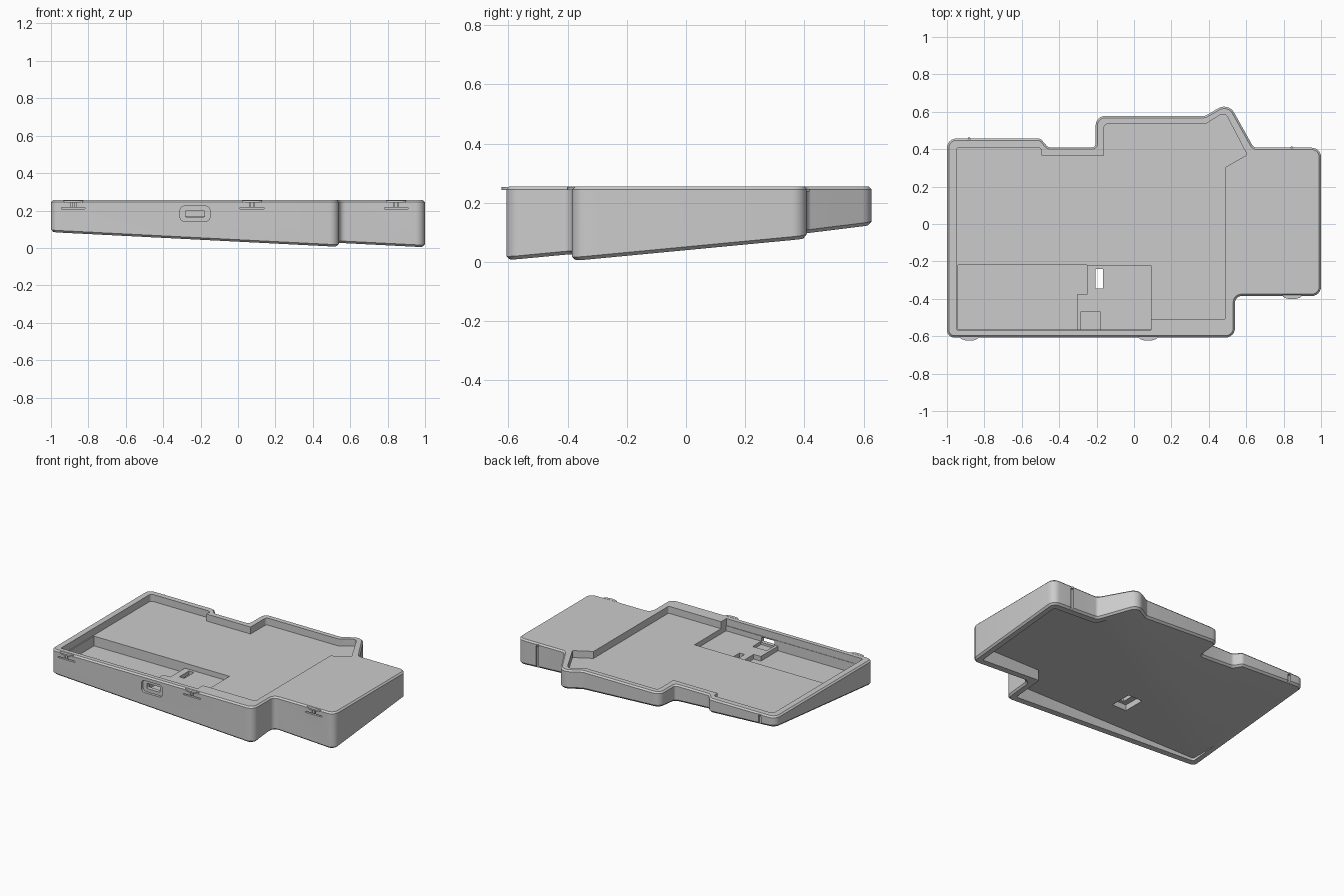
import bpy, bmesh, math
from mathutils import Vector

old = bpy.data.objects.get("Cube")
if old:
    bpy.data.objects.remove(old, do_unlink=True)

TOP, FLOOR, CEILING = 0.255, 0.207, 0.105

SHADE = (0.6, 0.6, 0.6, 1)
gray = bpy.data.materials.new("matte_gray")
gray.use_nodes = True
gray.diffuse_color = SHADE
gray.node_tree.nodes["Principled BSDF"].inputs["Base Color"].default_value = SHADE


def rounded(corners, steps=6):
    """Turn (x, y, radius) corners into an outline with true arcs."""
    pts = []
    for i, (x, y, r) in enumerate(corners):
        p = Vector((x, y))
        a = (Vector(corners[i - 1][:2]) - p).normalized()
        b = (Vector(corners[(i + 1) % len(corners)][:2]) - p).normalized()
        half = (math.pi - a.angle(b)) / 2
        if r == 0:
            pts.append(p)
            continue
        reach, w = r * math.tan(half), math.cos(half)
        a, b = p + a * reach, p + b * reach
        for k in range(steps + 1):
            t = k / steps
            u, v, s = (1 - t) ** 2, 2 * t * (1 - t) * w, t * t
            pts.append((a * u + p * v + b * s) / (u + v + s))
    return pts


def inset(pts, d):
    """Move a counter-clockwise outline inward by d."""
    out = []
    for i, p in enumerate(pts):
        e = (p - pts[i - 1]).normalized()
        f = (pts[(i + 1) % len(pts)] - p).normalized()
        n, m = Vector((-e.y, e.x)), Vector((-f.y, f.x))
        out.append(p + (n + m) * d / (1 + n.dot(m)))
    return out


def loft(name, rings):
    """Skin a stack of equal-length rings and cap both ends."""
    bm = bmesh.new()
    loops = [[bm.verts.new(v) for v in ring] for ring in rings]
    for lo, hi in zip(loops, loops[1:]):
        for i in range(len(lo)):
            j = (i + 1) % len(lo)
            bm.faces.new((lo[i], lo[j], hi[j], hi[i]))
    bm.faces.new(loops[0][::-1])
    bm.faces.new(loops[-1])
    bmesh.ops.recalc_face_normals(bm, faces=bm.faces)
    mesh = bpy.data.meshes.new(name)
    bm.to_mesh(mesh)
    bm.free()
    mesh.materials.append(gray)
    ob = bpy.data.objects.new(name, mesh)
    bpy.context.collection.objects.link(ob)
    return ob


def ring(pts, z):
    return [(p[0], p[1], z) for p in pts]


def prism(name, pts, z0, z1):
    return loft(name, [ring(pts, z0), ring(pts, z1)])


def box(name, x0, x1, y0, y1, z0, z1):
    return prism(name, [(x0, y0), (x1, y0), (x1, y1), (x0, y1)], z0, z1)


def cut(body, cutter):
    cutter.hide_render = True
    mod = body.modifiers.new("cut", 'BOOLEAN')
    mod.operation, mod.solver, mod.object = 'DIFFERENCE', 'EXACT', cutter
    bpy.context.view_layer.objects.active = body
    bpy.ops.object.modifier_apply(modifier=mod.name)
    bpy.data.objects.remove(cutter, do_unlink=True)


# Case body: stepped outline, flat top, underside on a sloping plane
corners = [
    (-1, -0.607, 0.04), (0.54, -0.607, 0.05), (0.54, -0.385, 0.035),
    (1, -0.385, 0.05), (1, 0.408, 0.05), (0.64, 0.408, 0.03),
    (0.505, 0.65, 0.06), (0.38, 0.578, 0.03), (-0.205, 0.578, 0.05),
    (-0.205, 0.41, 0.02), (-0.46, 0.41, 0.03), (-0.5, 0.457, 0.03),
    (-1, 0.457, 0.05)]
outline = rounded(corners)


def slope(pts, lift):
    return [(p.x, p.y, 0.09 - 0.051 * p.x + 0.095 * p.y + lift) for p in pts]


body = loft("case_body", [
    slope(inset(outline, 0.012), 0), slope(outline, 0.012),
    ring(outline, TOP - 0.01), ring(inset(outline, 0.01), TOP)])

# Main tray opening
tray = rounded([
    (-0.95, -0.568, 0.01), (0.09, -0.568, 0), (0.09, -0.51, 0),
    (0.49, -0.51, 0.01), (0.49, 0.305, 0), (0.605, 0.37, 0.01),
    (0.485, 0.6, 0.03), (0.385, 0.535, 0.02), (-0.16, 0.535, 0.02),
    (-0.16, 0.365, 0), (-0.495, 0.365, 0), (-0.495, 0.41, 0.02),
    (-0.95, 0.41, 0.02)])
cut(body, prism("tray_cutter", tray, FLOOR, 1))

# Deep bay on the left, a shallower ledge beside it
bay = [(-0.942, -0.565), (-0.305, -0.565), (-0.305, -0.378),
       (-0.25, -0.378), (-0.25, -0.22), (-0.942, -0.22)]
cut(body, prism("bay_cutter", bay, 0.14, 0.3))
cut(body, box("ledge_cutter", -0.306, 0.09, -0.564, -0.221, 0.172, 0.3))

# Hollow underside with a level ceiling
hollow = inset([Vector(c[:2]) for c in corners], 0.05)
cut(body, prism("underside_cutter", rounded([(p.x, p.y, 0.012) for p in hollow]), -1, CEILING))

# Switch window: wide recess below, narrow opening above
cut(body, box("switch_recess_cutter", -0.245, -0.135, -0.37, -0.215, -1, 0.145))
cut(body, box("switch_window_cutter", -0.205, -0.167, -0.345, -0.24, -1, 1))


# Port in the front wall: rounded recess, slot and socket bed
def wall_port(name, w, h, r, y0, y1):
    x, z = -0.23, 0.183
    pts = rounded([(x - w, z - h, r), (x + w, z - h, r), (x + w, z + h, r), (x - w, z + h, r)])
    return loft(name, [[(p.x, y, p.y) for p in pts] for y in (y0, y1)])


cut(body, wall_port("port_recess_cutter", 0.08, 0.041, 0.025, -0.7, -0.59))
cut(body, wall_port("port_slot_cutter", 0.05, 0.018, 0.006, -0.7, -0.53))
cut(body, box("socket_bed_cutter", -0.285, -0.178, -0.563, -0.47, 0.15, 0.3))

# Front snap latches: T-shaped slots with half-round lips on top
for i, (x, y) in enumerate([(-0.88, -0.607), (0.075, -0.607), (0.845, -0.385)]):
    cut(body, box("latch_slot_cutter", x - 0.063, x + 0.063, y - 0.1, y + 0.033, 0.207, 0.215))
    for side in (-1, 1):
        sx = x + side * 0.01
        cut(body, box("latch_stem_cutter", sx - 0.003, sx + 0.003, y - 0.1, y + 0.02, 0.21, 0.243))
    arc = [(x - math.cos(a) * 0.052, y + 0.005 - math.sin(a) * 0.022)
           for a in [math.pi * k / 12 for k in range(13)]]
    prism(f"latch_lip_{i + 1}", arc, 0.243, 0.253)

# Rear catches: upright grooves with a small nub
for i, (x, y) in enumerate([(-0.88, 0.457), (0.845, 0.408)]):
    cut(body, box("catch_groove_cutter", x - 0.01, x + 0.01, y - 0.012, y + 0.1, -1, 0.235))
    prism(f"catch_nub_{i + 1}", [(x - 0.012, y - 0.005), (x + 0.012, y - 0.005), (x - 0.002, y + 0.01)],
          0.237, 0.247)

# Smooth the corner arcs, keep real edges crisp
bpy.ops.object.select_all(action='DESELECT')
body.select_set(True)
bpy.context.view_layer.objects.active = body
bpy.ops.object.shade_smooth_by_angle(angle=math.radians(30))
